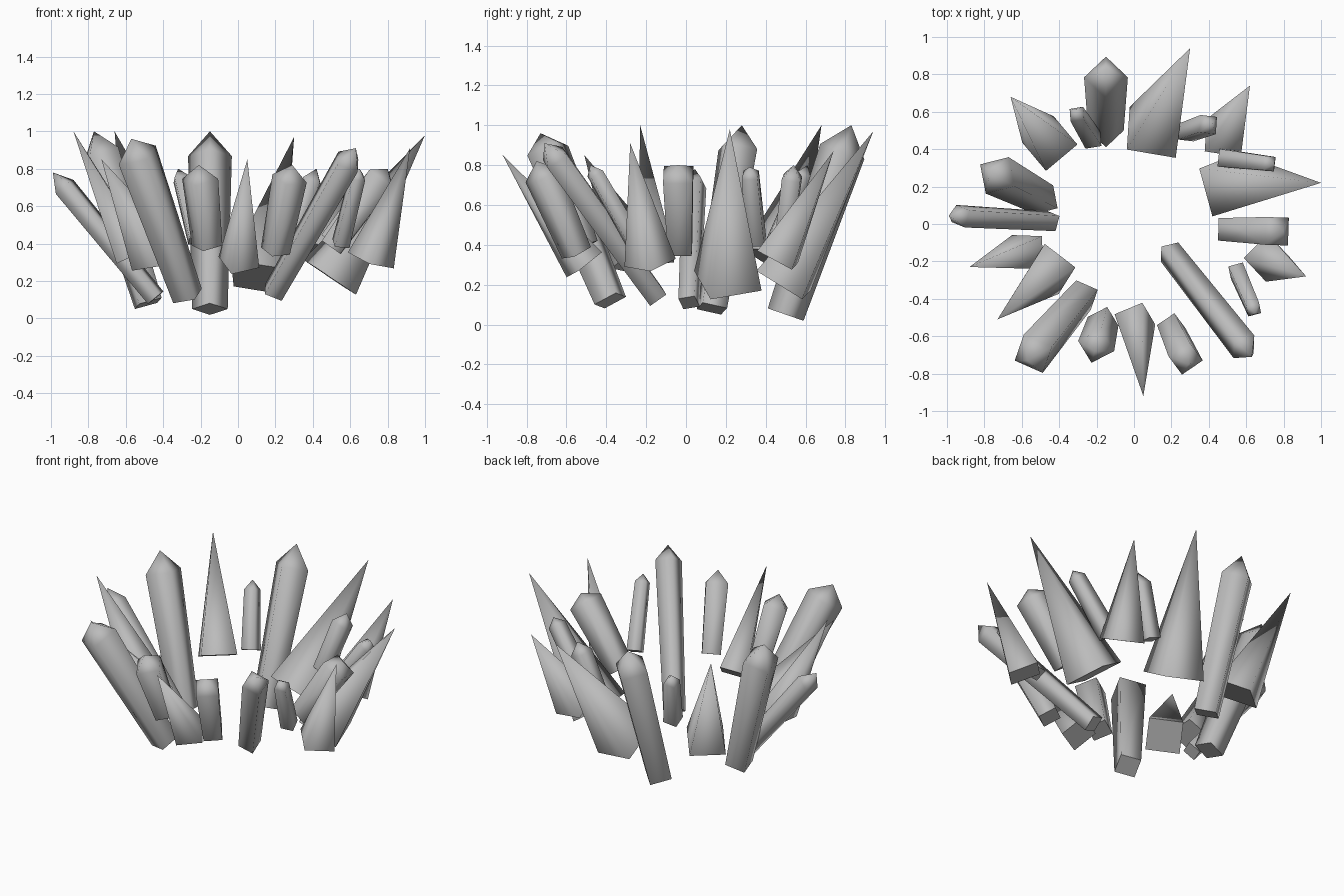
import bpy
import bmesh
from math import cos, sin, tau, radians
from mathutils import Vector

cube = bpy.data.objects.get("Cube")
if cube:
    bpy.data.objects.remove(cube, do_unlink=True)

# Single stone colour
stone = bpy.data.materials.new("grey_crystal")
stone.use_nodes = True
grey = (0.5, 0.5, 0.5, 1.0)
stone.diffuse_color = grey
stone.node_tree.nodes["Principled BSDF"].inputs["Base Color"].default_value = grey


def square_ring(bm, centre, axis, radius, roll):
    """Four vertices around the axis; roll turns them from the tangent."""
    side = Vector((0, 0, 1)).cross(axis).normalized()
    inward = axis.cross(side)
    ring = []
    for k in range(4):
        angle = radians(roll) + tau * k / 4
        ring.append(bm.verts.new(centre + radius * (cos(angle) * side + sin(angle) * inward)))
    return ring


def build(name, base, tip, rings, roll):
    """Join square rings, given as (distance, radius), up to a pointed tip."""
    base, tip = Vector(base), Vector(tip)
    axis = (tip - base).normalized()
    bm = bmesh.new()
    loops = [square_ring(bm, base + axis * dist, axis, radius, roll) for dist, radius in rings]
    apex = bm.verts.new(tip)
    cap = bm.faces.new(loops[0][::-1])
    for low, high in zip(loops, loops[1:]):
        for k in range(4):
            n = (k + 1) % 4
            bm.faces.new((low[k], low[n], high[n], high[k]))
    for k in range(4):
        bm.faces.new((loops[-1][k], loops[-1][(k + 1) % 4], apex))
    bmesh.ops.recalc_face_normals(bm, faces=bm.faces)
    # Soft sides, crisp flat underside
    for face in bm.faces:
        face.smooth = face is not cap
    for edge in cap.edges:
        edge.smooth = False
    mesh = bpy.data.meshes.new(name)
    bm.to_mesh(mesh)
    bm.free()
    mesh.materials.append(stone)
    obj = bpy.data.objects.new(name, mesh)
    bpy.context.collection.objects.link(obj)


def spike(name, base, tip, radius, roll):
    build("spike_" + name, base, tip, [(0, radius)], roll)


def prism(name, base, tip, radius, shoulder, roll, point=0.1):
    """Column that flares from radius to shoulder, then closes in a point."""
    length = (Vector(tip) - Vector(base)).length
    build("prism_" + name, base, tip, [(0, radius), (length - point, shoulder)], roll)


# Long columns
prism("back", base=(-.15, .5, .05), tip=(-.15, .83, 1), radius=.095, shoulder=.117, roll=0, point=.14)
prism("front_left_long", base=(.19, -.15, .14), tip=(.63, -.71, .91), radius=.07, shoulder=.083, roll=13)
prism("front_right_long", base=(-.27, -.38, .12), tip=(-.57, -.73, .96), radius=.09, shoulder=.117, roll=-26)
prism("back_right_long", base=(-.48, .13, .08), tip=(-.77, .28, 1), radius=.09, shoulder=.115, roll=-5, point=.13)
prism("right_long", base=(-.44, .015, .11), tip=(-.99, .045, .78), radius=.06, shoulder=.068, roll=30)

# Short columns
prism("front_right", base=(-.165, -.52, .39), tip=(-.21, -.68, .82), radius=.085, shoulder=.1, roll=0, point=.08)
prism("front_left", base=(.2, -.55, .36), tip=(.29, -.75, .82), radius=.08, shoulder=.095, roll=-34, point=.08)
prism("left_front_small", base=(.55, -.25, .4), tip=(.65, -.48, .8), radius=.057, shoulder=.05, roll=35, point=.05)
prism("left", base=(.5, -.03, .38), tip=(.8, -.04, .8), radius=.085, shoulder=.105, roll=45, point=.06)
prism("left_back_small", base=(.49, .35, .42), tip=(.75, .32, .79), radius=.067, shoulder=.055, roll=45, point=.05)
prism("back_left_small", base=(.28, .49, .41), tip=(.42, .54, .8), radius=.062, shoulder=.066, roll=20, point=.07)
prism("back_right_small", base=(-.22, .45, .42), tip=(-.32, .61, .8), radius=.062, shoulder=.052, roll=20, point=.06)

# Tapered spikes
spike("left", base=(.49, .21, .22), tip=(1, .22, .98), radius=.19, roll=-28)
spike("left_front", base=(.71, -.18, .31), tip=(.92, -.28, .91), radius=.13, roll=25)
spike("back_left", base=(.48, .46, .34), tip=(.62, .74, .87), radius=.14, roll=-25)
spike("back", base=(.1, .49, .22), tip=(.3, .94, .97), radius=.19, roll=-28)
spike("back_right", base=(-.45, .43, .33), tip=(-.66, .68, 1), radius=.155, roll=45)
spike("right", base=(-.57, -.15, .34), tip=(-.88, -.23, 1), radius=.125, roll=30)
spike("front_right", base=(-.44, -.24, .33), tip=(-.73, -.51, .85), radius=.147, roll=-33)
spike("front", base=(.005, -.51, .3), tip=(.05, -.92, .85), radius=.116, roll=-25)
